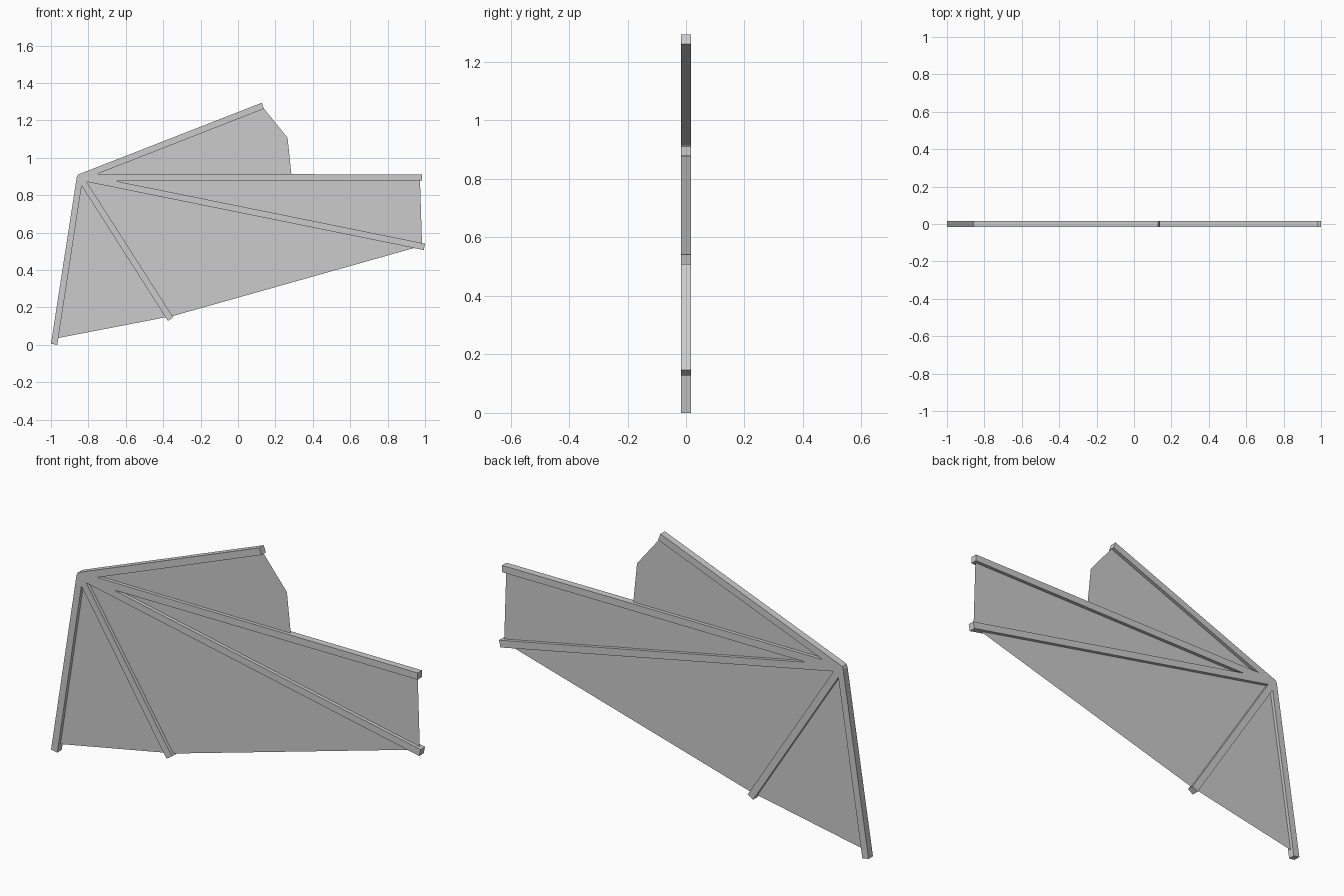
import bpy
import bmesh

if "Cube" in bpy.data.objects:
    bpy.data.objects.remove(bpy.data.objects["Cube"])

HALF = 0.017  # half thickness of the wing bones


def flat_shape(name, outline, half):
    """Polygon in the XZ plane; extruded to +/-half in y, or a single sheet if half is 0."""
    bm = bmesh.new()
    face = bm.faces.new([bm.verts.new((x, -half, z)) for x, z in outline])
    if half:
        ext = bmesh.ops.extrude_face_region(bm, geom=[face], use_keep_orig=True)
        top = [v for v in ext["geom"] if isinstance(v, bmesh.types.BMVert)]
        bmesh.ops.translate(bm, verts=top, vec=(0, 2 * half, 0))
    bmesh.ops.recalc_face_normals(bm, faces=bm.faces)
    mesh = bpy.data.meshes.new(name)
    bm.to_mesh(mesh)
    bm.free()
    obj = bpy.data.objects.new(name, mesh)
    bpy.context.collection.objects.link(obj)
    return obj


# Five finger bones fanning out from one wrist joint: tips and the notches between them
bones = [
    (-0.862, 0.897), (-0.857, 0.908), (-0.846, 0.914),  # wrist
    (0.127, 1.294), (0.139, 1.262),                     # top finger
    (-0.751, 0.914),
    (0.984, 0.911), (0.984, 0.878),                     # level finger
    (-0.66, 0.877),
    (1.0, 0.541), (0.993, 0.507),                       # long finger
    (-0.81, 0.872),
    (-0.346, 0.147), (-0.375, 0.128),                   # short finger
    (-0.836, 0.85),
    (-0.966, 0.0), (-1.0, 0.0055),                      # lower finger
]
flat_shape("wing_bones", bones, HALF)

# Thin skin stretched between the bones, in their middle plane
membrane = [
    (-0.845, 0.895), (0.133, 1.265), (0.142, 1.259), (0.265, 1.107), (0.286, 0.905),
    (0.973, 0.895), (0.973, 0.88), (0.984, 0.535), (0.95, 0.52),
    (-0.345, 0.155), (-0.383, 0.148), (-0.964, 0.036), (-0.977, 0.036),
]
flat_shape("wing_membrane", membrane, 0)
